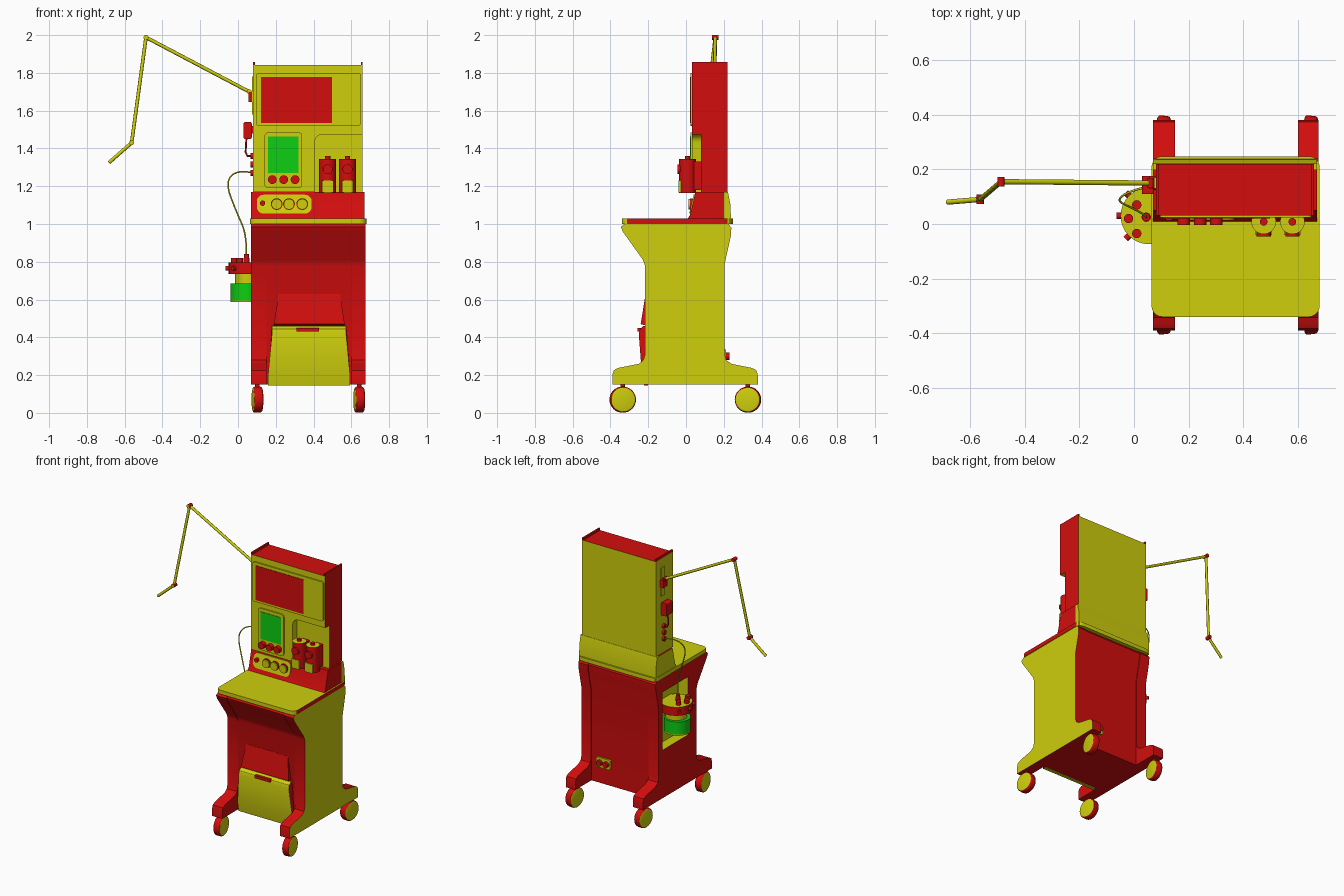
import bpy, bmesh, math
from mathutils import Matrix, Vector

if "Cube" in bpy.data.objects:
    bpy.data.objects.remove(bpy.data.objects["Cube"])


def material(name, rgb):
    m = bpy.data.materials.new(name)
    m.use_nodes = True
    m.diffuse_color = (*rgb, 1)
    m.node_tree.nodes["Principled BSDF"].inputs["Base Color"].default_value = (*rgb, 1)
    return m


RED = material("red", (0.65, 0.004, 0.004))
YEL = material("yellow", (0.62, 0.62, 0.004))
GRN = material("green", (0.004, 0.62, 0.006))
made = []


def finish(name, bm, mats, rule=None):
    """Turn a bmesh into an object; rule(normal, centre) picks the material."""
    bmesh.ops.recalc_face_normals(bm, faces=bm.faces)
    bm.normal_update()
    if rule:
        for f in bm.faces:
            f.material_index = int(rule(f.normal, f.calc_center_median()))
    me = bpy.data.meshes.new(name)
    bm.to_mesh(me)
    bm.free()
    for m in mats:
        me.materials.append(m)
    ob = bpy.data.objects.new(name, me)
    bpy.context.collection.objects.link(ob)
    made.append(ob)
    return ob


def prism(name, pts, axis, a, b, mats, rule=None, bevel=0):
    """Extrude a closed 2D outline from a to b along an axis."""
    put = {"x": lambda u, v, w: (w, u, v), "y": lambda u, v, w: (u, w, v),
           "z": lambda u, v, w: (u, v, w)}[axis]
    bm = bmesh.new()
    face = bm.faces.new([bm.verts.new(put(u, v, a)) for u, v in pts])
    ext = bmesh.ops.extrude_face_region(bm, geom=[face])
    shift = Vector(put(0, 0, b - a))
    bmesh.ops.translate(bm, vec=shift, verts=[g for g in ext["geom"] if isinstance(g, bmesh.types.BMVert)])
    if bevel:
        bmesh.ops.bevel(bm, geom=bm.edges[:], offset=bevel, segments=2, affect="EDGES", profile=0.5)
    return finish(name, bm, mats, rule)


def rounded(u0, v0, u1, v1, r, n=5):
    """Outline of a rectangle with rounded corners."""
    out = []
    for k, (cu, cv) in enumerate([(u1 - r, v1 - r), (u0 + r, v1 - r), (u0 + r, v0 + r), (u1 - r, v0 + r)]):
        for i in range(n + 1):
            t = math.pi / 2 * (k + i / n)
            out.append((cu + r * math.cos(t), cv + r * math.sin(t)))
    return out


def box(name, lo, hi, mats, rule=None):
    pts = [(lo[0], lo[1]), (hi[0], lo[1]), (hi[0], hi[1]), (lo[0], hi[1])]
    return prism(name, pts, "z", lo[2], hi[2], mats, rule)


def cyl(name, loc, r, depth, axis, mats, rule=None, r2=None, yaw=0, bevel=0):
    rot = {"x": Matrix.Rotation(math.pi / 2, 4, "Y"), "y": Matrix.Rotation(math.pi / 2, 4, "X"),
           "z": Matrix()}[axis]
    bm = bmesh.new()
    bmesh.ops.create_cone(bm, cap_ends=True, segments=32, radius1=r, radius2=r2 or r, depth=depth,
                          matrix=Matrix.Translation(loc) @ Matrix.Rotation(yaw, 4, "Z") @ rot)
    if bevel:
        rims = [e for e in bm.edges if any(len(f.verts) > 4 for f in e.link_faces)]
        bmesh.ops.bevel(bm, geom=rims, offset=bevel, segments=3, affect="EDGES", profile=0.5)
    return finish(name, bm, mats, rule)


def tube(name, pts, r, mat, smooth=False):
    cu = bpy.data.curves.new(name, "CURVE")
    cu.dimensions, cu.bevel_depth, cu.bevel_resolution = "3D", r, 2
    cu.use_fill_caps = True
    sp = cu.splines.new("NURBS" if smooth else "POLY")
    sp.points.add(len(pts) - 1)
    for p, co in zip(sp.points, pts):
        p.co = (*co, 1)
    if smooth:
        sp.use_endpoint_u, sp.order_u = True, 4
    cu.materials.append(mat)
    bpy.context.collection.objects.link(bpy.data.objects.new(name, cu))


# Cart sides with feet
top = [(0.205, 0.79), (0.238, 0.94), (0.24, 0.98), (0.225, 1.0), (-0.325, 1.0), (-0.345, 0.985),
       (-0.335, 0.96), (-0.228, 0.81), (-0.217, 0.78)]
front_foot = [(-0.217, 0.31), (-0.225, 0.28), (-0.25, 0.26), (-0.36, 0.238), (-0.383, 0.225), (-0.39, 0.2), (-0.39, 0.15)]
back_foot = [(0.38, 0.15), (0.38, 0.2), (0.373, 0.225), (0.35, 0.238), (0.24, 0.26), (0.213, 0.28), (0.205, 0.31)]
side = top + front_foot + back_foot
prism("right_side", side, "x", 0.60, 0.675, [RED, YEL], lambda n, c: n.x > 0.9)
left = prism("left_side", side, "x", 0.07, 0.15, [RED, YEL])

# Holder recess cut into the left side
cutter = box("recess_cutter", (0, -0.12, 0.49), (0.142, 0.16, 0.9), [RED, YEL], lambda n, c: True)
mod = left.modifiers.new("recess", "BOOLEAN")
mod.operation, mod.object, mod.solver = "DIFFERENCE", cutter, "EXACT"
bpy.context.view_layer.objects.active = left
bpy.ops.object.modifier_apply(modifier="recess")
made.remove(cutter)
bpy.data.objects.remove(cutter)

# Middle cabinet, lower drawer and its hood
middle = [(y * 0.98, z) for y, z in top] + [(-0.212, 0.15), (0.2, 0.15)]
prism("cabinet", middle, "x", 0.15, 0.60, [RED])
drawer = prism("drawer", [(-0.2, 0.145), (-0.222, 0.145), (-0.234, 0.21), (-0.25, 0.42), (-0.243, 0.445),
                          (-0.225, 0.46), (-0.2, 0.46)], "x", 0.16, 0.592, [YEL, RED], lambda n, c: abs(n.x) > 0.5)
for v in drawer.data.vertices:
    if v.co.z > 0.4:
        v.co.x += 0.02 if v.co.x < 0.37 else -0.02
hood = prism("drawer_hood", [(-0.2, 0.63), (-0.214, 0.63), (-0.24, 0.47), (-0.2, 0.46)], "x", 0.19, 0.565, [RED])
for v in hood.data.vertices:
    if v.co.z > 0.6:
        v.co.x += 0.025 if v.co.x < 0.37 else -0.025
box("drawer_handle", (0.31, -0.257, 0.43), (0.43, -0.23, 0.45), [RED])

# Rear socket
prism("socket_plate", rounded(0.445, 0.265, 0.555, 0.335, 0.01), "y", 0.19, 0.212, [YEL])
for x in (0.475, 0.525):
    cyl("socket", (x, 0.215, 0.3), 0.02, 0.03, "y", [RED])

# Castors
for x in (0.103, 0.642):
    for y, yaw in ((-0.335, 0.12), (0.328, -0.12)):
        cyl("castor_wheel", (x, y, 0.07), 0.069, 0.05, "x", [RED, YEL],
            lambda n, c: abs(n.x) > 0.9, yaw=yaw, bevel=0.012)
        cyl("castor_stem", (x, y, 0.14), 0.012, 0.03, "z", [RED])

# Table top
prism("table_top", rounded(0.064, -0.34, 0.68, 0.248, 0.04), "z", 1.0, 1.028, [YEL, RED], lambda n, c: n.x > 0.9)

# Console base under the tower
prism("console_base", [(0.01, 1.028), (0.022, 1.05), (0.05, 1.17), (0.2, 1.17), (0.2, 1.028)], "x", 0.07, 0.67,
      [RED, YEL], lambda n, c: n.x < -0.5)
prism("console_back", [(0.2, 1.0), (0.238, 1.0), (0.236, 1.1), (0.222, 1.17), (0.2, 1.17)], "x", 0.07, 0.67, [YEL])


def slope(z):
    return 0.022 + (z - 1.05) * 0.233


panel = prism("control_panel", rounded(0.10, 1.055, 0.39, 1.155, 0.035), "y", -0.006, 0.01, [YEL])
for v in panel.data.vertices:
    v.co.y += slope(v.co.z)
cyl("small_knob", (0.13, slope(1.11) - 0.01, 1.11), 0.014, 0.025, "y", [RED])
for x in (0.205, 0.27, 0.34):
    cyl("dial_ring", (x, slope(1.105) - 0.007, 1.105), 0.031, 0.012, "y", [RED])
    cyl("dial", (x, slope(1.105) - 0.011, 1.105), 0.028, 0.02, "y", [YEL])

# Tower with an open niche at the right
tower_rule = lambda n, c: n.z > 0.9 and c.z > 1.8 or (n.x > 0.9 and c.x > 0.6)
box("tower_back", (0.08, 0.08, 1.17), (0.66, 0.22, 1.83), [YEL, RED], tower_rule)
arch = [(0.45 - 0.045 * math.cos(t), 1.43 + 0.045 * math.sin(t)) for t in (i * math.pi / 12 for i in range(7))]
prism("tower_front", [(0.08, 1.17), (0.405, 1.17)] + arch + [(0.66, 1.475), (0.66, 1.83), (0.08, 1.83)],
      "y", 0.032, 0.081, [YEL, RED], tower_rule)
box("tower_top", (0.08, 0.032, 1.83), (0.66, 0.22, 1.842), [YEL, RED], lambda n, c: n.z > 0.5 or n.x > 0.5)
for x in (0.08, 0.65):
    box("top_rail", (x, 0.032, 1.84), (x + 0.01, 0.22, 1.858), [RED])

# Screens
prism("monitor_bezel", rounded(0.095, 1.52, 0.65, 1.80, 0.015), "y", 0.023, 0.034, [YEL])
box("monitor_screen", (0.122, 0.02, 1.535), (0.498, 0.025, 1.778), [RED])
prism("small_bezel", rounded(0.14, 1.19, 0.34, 1.485, 0.02), "y", 0.024, 0.034, [YEL])
box("small_screen", (0.16, 0.021, 1.27), (0.32, 0.026, 1.462), [GRN])
for x in (0.182, 0.242, 0.302):
    cyl("screen_knob", (x, 0.012, 1.235), 0.023, 0.03, "y", [RED])

# Canisters in the niche
for x in (0.475, 0.58):
    cyl("canister", (x, 0.008, 1.255), 0.045, 0.18, "z", [RED, YEL], lambda n, c: n.z > 0.9)
    cyl("canister_cap", (x, 0.008, 1.35), 0.014, 0.02, "z", [RED])
    box("canister_mount", (x - 0.03, 0.03, 1.18), (x + 0.03, 0.085, 1.33), [RED])
    box("canister_label", (x - 0.03, -0.04, 1.166), (x + 0.03, -0.02, 1.23), [YEL])
    cyl("canister_button", (x, -0.036, 1.29), 0.026, 0.02, "y", [RED])

# Left side of tower: rail, hanger box, connectors
box("side_rail", (0.073, 0.13, 1.58), (0.08, 0.17, 1.78), [YEL])
box("arm_mount", (0.055, 0.13, 1.645), (0.08, 0.175, 1.70), [RED])
prism("hanger_box", rounded(0.03, 1.45, 0.073, 1.54, 0.008), "y", 0.11, 0.175, [RED])
box("hanger_bracket", (0.07, 0.13, 1.48), (0.082, 0.16, 1.52), [RED])
tube("hanger_hook", [(0.045, 0.14, 1.46), (0.04, 0.14, 1.38), (0.05, 0.14, 1.36), (0.08, 0.14, 1.36)], 0.005, RED)
for z in (1.27, 1.315, 1.36):
    cyl("connector", (0.075, 0.14, z), 0.016, 0.02, "x", [RED])

# Jointed arm
joints = [(0.06, 0.15, 1.70), (-0.487, 0.155, 1.988), (-0.563, 0.09, 1.43), (-0.683, 0.08, 1.325)]
for name, a, b in zip(("upper_arm", "lower_arm", "arm_tip"), joints, joints[1:]):
    tube(name, [a, b], 0.0095, YEL)
for x, y, z in joints[:3]:
    cyl("arm_joint", (x, y, z), 0.013, 0.035, "y", [RED, YEL], lambda n, c: n.y < -0.9)

# Jar holder
cx, cy = 0.055, 0.03
cyl("holder_disc", (cx, cy, 0.765), 0.104, 0.06, "z", [RED, YEL], lambda n, c: n.z > 0.9)
cyl("jar_lid", (cx, cy, 0.71), 0.07, 0.05, "z", [YEL])
cyl("jar", (cx - 0.008, cy, 0.64), 0.086, 0.09, "z", [GRN])
cyl("jar_base", (cx - 0.008, cy, 0.592), 0.086, 0.01, "z", [YEL])
for x, y in ((-0.02, 0.02), (0.01, 0.07), (0.01, -0.035), (0.045, 0.025)):
    cyl("holder_knob", (x, y, 0.805), 0.017, 0.03, "z", [RED])
cyl("hose_fitting", (0.045, 0.025, 0.82), 0.014, 0.04, "z", [RED])
for a in (135, 180, 225):
    t = math.radians(a)
    cyl("side_knob", (cx + 0.11 * math.cos(t), cy + 0.11 * math.sin(t), 0.765), 0.012, 0.02, "x", [RED], yaw=t)

# Hose
tube("hose", [(0.08, 0.14, 1.27), (0.0, 0.13, 1.29), (-0.075, 0.09, 1.24), (-0.03, 0.07, 1.12),
              (0.01, 0.05, 1.02), (0.045, 0.03, 0.95), (0.045, 0.025, 0.83)], 0.004, YEL, True)

# Smooth rounded surfaces, keep hard edges
bpy.ops.object.select_all(action="DESELECT")
for ob in made:
    ob.select_set(True)
bpy.context.view_layer.objects.active = made[0]
bpy.ops.object.shade_smooth_by_angle(angle=math.radians(30))
